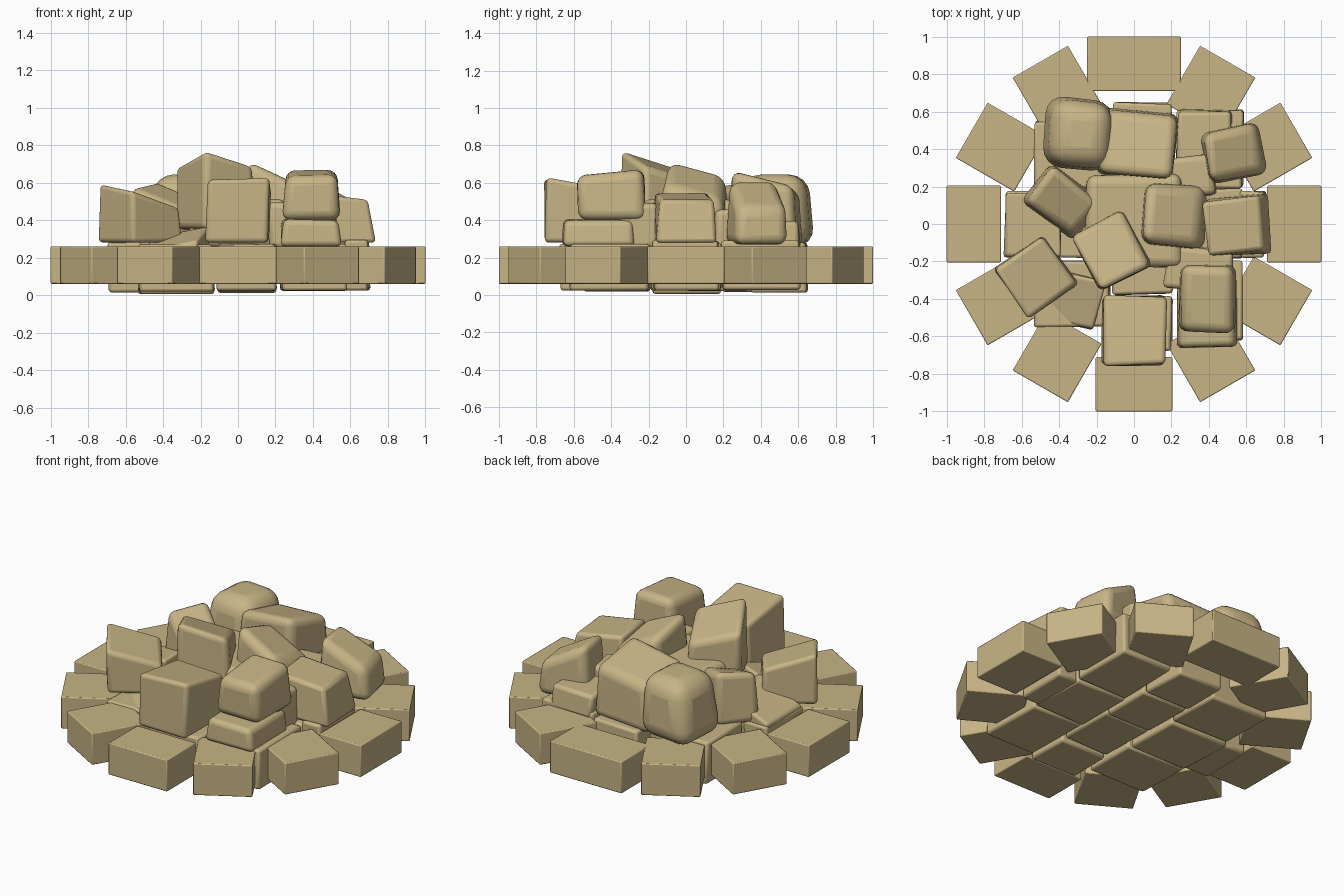
import bpy, bmesh, math, random
from mathutils import Matrix, Vector

if "Cube" in bpy.data.objects:
    bpy.data.objects.remove(bpy.data.objects["Cube"])

random.seed(4)
stone = bpy.data.materials.new("sandstone_tan")
stone.use_nodes = True
tan = (0.58, 0.46, 0.24, 1)
stone.diffuse_color = tan
stone.node_tree.nodes["Principled BSDF"].inputs["Base Color"].default_value = tan


def block(name, center, size, bottom, top, yaw=0, slope=(0, 0), taper=1.0,
          shift=(0, 0), soft=0.03, jitter=0.012):
    """Rough stone: box with a sloping, narrowed and shifted top and worn edges."""
    mesh = bpy.data.meshes.new(name)
    bm = bmesh.new()
    bmesh.ops.create_cube(bm, size=1)
    fall = abs(slope[0]) * size[0] / 2 + abs(slope[1]) * size[1] / 2
    for v in bm.verts:
        x, y = v.co.x * size[0], v.co.y * size[1]
        if v.co.z > 0:
            z = top - fall + slope[0] * x + slope[1] * y
            x, y = x * taper + shift[0], y * taper + shift[1]
            z -= random.uniform(0, jitter)
        else:
            z = bottom
        x += random.uniform(-jitter, jitter)
        y += random.uniform(-jitter, jitter)
        v.co = Vector((x, y, z))
    turn = Matrix.Rotation(math.radians(yaw), 4, "Z")
    bm.transform(Matrix.Translation((center[0], center[1], 0)) @ turn)
    bmesh.ops.recalc_face_normals(bm, faces=bm.faces)
    bm.to_mesh(mesh)
    bm.free()
    obj = bpy.data.objects.new(name, mesh)
    bpy.context.collection.objects.link(obj)
    mesh.materials.append(stone)
    bevel = obj.modifiers.new("worn_edges", "BEVEL")
    bevel.width = soft
    bevel.segments = 4 if soft > 0.02 else 2
    bevel.limit_method = "NONE"
    bpy.ops.object.select_all(action="DESELECT")
    obj.select_set(True)
    bpy.context.view_layer.objects.active = obj
    bpy.ops.object.shade_smooth_by_angle(angle=math.radians(50))
    return obj


# Outer ring of twelve edging stones, wider on the four axes
for i in range(12):
    angle = math.radians(i * 30)
    width = 0.5 if i == 3 else 0.41 if i % 3 == 0 else 0.34
    inner = 0.71 if i % 3 == 0 else 0.64
    mid = (1 + inner) / 2
    block("ring_stone", (mid * math.cos(angle), mid * math.sin(angle)),
          (1 - inner, width), 0.06, 0.26, yaw=i * 30, soft=0.006, jitter=0)

# Paving stones in columns: x range, then the row edges along y
columns = [
    ((-0.69, -0.52), (-0.18, 0.18)),
    ((-0.53, -0.13), (-0.55, -0.19, 0.19, 0.55)),
    ((-0.11, 0.20), (-0.68, -0.38, 0.0, 0.34, 0.65)),
    ((0.23, 0.58), (-0.63, -0.19, 0.19, 0.61)),
    ((0.57, 0.70), (-0.18, 0.18)),
]
for (x0, x1), rows in columns:
    for y0, y1 in zip(rows, rows[1:]):
        block("paving_stone", ((x0 + x1) / 2, (y0 + y1) / 2),
              (x1 - x0, y1 - y0 - 0.01), random.uniform(0.005, 0.035),
              random.uniform(0.27, 0.3), soft=0.015, jitter=0.008)

# Low stones filling the gaps of the heap
block("low_left_stone", (-0.54, 0.0), (0.29, 0.34), 0.25, 0.42, slope=(0.4, 0))
block("low_front_right_stone", (0.39, -0.47), (0.31, 0.38), 0.26, 0.41)
block("low_front_left_stone", (-0.33, -0.4), (0.3, 0.27), 0.2, 0.38,
      yaw=-12, slope=(0.2, 0.3))
block("low_back_left_stone", (0.38, 0.46), (0.29, 0.3), 0.25, 0.4, soft=0.02)
block("inner_right_stone", (0.35, -0.24), (0.36, 0.23), 0.25, 0.5, yaw=-6)
block("inner_back_stone", (0.3, 0.25), (0.24, 0.22), 0.25, 0.46, yaw=10)
block("core_stone", (0, 0.02), (0.52, 0.5), 0.25, 0.52, soft=0.05)

# Middle ring of boulders
block("front_boulder", (0, -0.57), (0.34, 0.37), 0.28, 0.63,
      slope=(0, -0.15), soft=0.025)
block("front_left_boulder", (-0.52, -0.28), (0.33, 0.33), 0.28, 0.6,
      yaw=34, slope=(-0.3, 0.1), taper=0.93, soft=0.025)
block("left_boulder", (-0.38, 0.12), (0.36, 0.27), 0.27, 0.62,
      yaw=-38, slope=(-0.3, 0.15), taper=0.85, soft=0.04)
block("back_right_boulder", (-0.3, 0.48), (0.38, 0.39), 0.26, 0.65,
      yaw=-4, taper=0.85, shift=(0.02, 0), soft=0.1)
block("back_boulder", (0.02, 0.43), (0.43, 0.37), 0.26, 0.67,
      yaw=-6, slope=(0.1, -0.2), taper=0.92, soft=0.05)
block("back_left_boulder", (0.53, 0.38), (0.32, 0.3), 0.27, 0.62,
      yaw=12, slope=(-0.45, 0), taper=0.88, soft=0.05)
block("right_boulder", (0.57, -0.01), (0.33, 0.32), 0.28, 0.55,
      yaw=4, slope=(-0.1, 0), taper=0.9, shift=(-0.04, 0), soft=0.02)
block("front_right_boulder", (0.39, -0.4), (0.3, 0.37), 0.4, 0.68,
      slope=(0, 0.1), taper=0.96, soft=0.05)

# Two boulders crowning the heap
block("left_crown_boulder", (-0.12, -0.14), (0.32, 0.35), 0.35, 0.78,
      yaw=28, slope=(-0.25, -0.25), taper=0.92, soft=0.035)
block("right_crown_boulder", (0.21, 0.04), (0.36, 0.35), 0.35, 0.74,
      yaw=-5, slope=(-0.4, -0.25), taper=0.9, soft=0.06)
